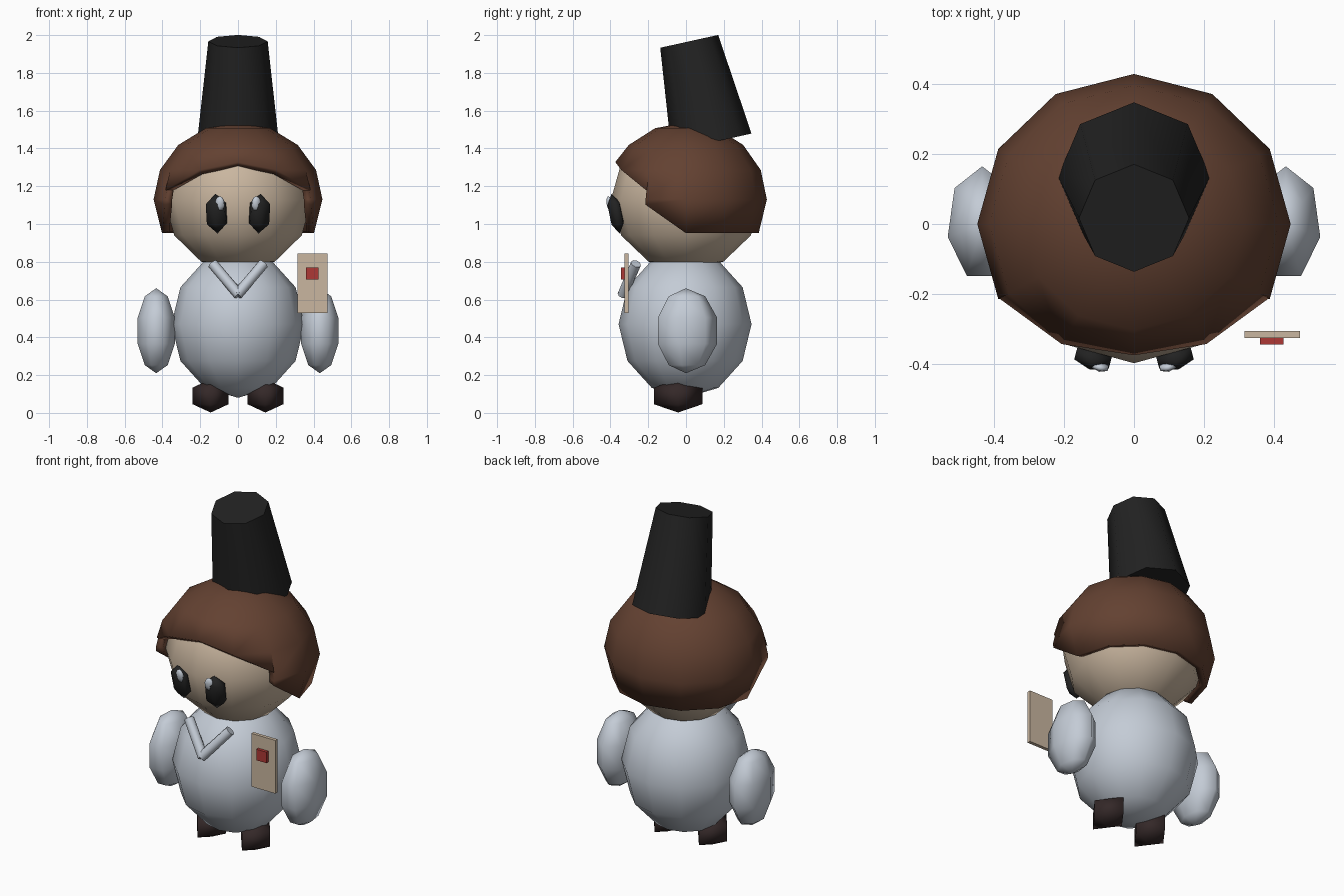
import bpy, bmesh
from math import sin, cos, pi, radians
from mathutils import Vector, Matrix, Euler

old = bpy.data.objects.get("Cube")
if old:
    bpy.data.objects.remove(old, do_unlink=True)


def material(name, rgb, rough=0.8):
    m = bpy.data.materials.new(name)
    m.use_nodes = True
    m.diffuse_color = (*rgb, 1)
    bsdf = m.node_tree.nodes["Principled BSDF"]
    bsdf.inputs["Base Color"].default_value = (*rgb, 1)
    bsdf.inputs["Roughness"].default_value = rough
    return m


CLOTH = material("pale grey", (0.55, 0.60, 0.67))
SKIN = material("skin beige", (0.59, 0.47, 0.35))
HAIR = material("hair brown", (0.125, 0.053, 0.031))
BLACK = material("black", (0.016, 0.016, 0.016))
SHOE = material("dark brown", (0.034, 0.021, 0.021))
RED = material("red", (0.42, 0.04, 0.035))


def finish(name, bm, mat, smooth=180):
    """Turn a bmesh into an object; edges steeper than smooth stay sharp."""
    bmesh.ops.remove_doubles(bm, verts=bm.verts, dist=1e-5)
    bmesh.ops.recalc_face_normals(bm, faces=bm.faces)
    me = bpy.data.meshes.new(name)
    bm.to_mesh(me)
    bm.free()
    me.materials.append(mat)
    if smooth:
        me.shade_smooth()
        if smooth < 180:
            me.set_sharp_from_angle(angle=radians(smooth))
    ob = bpy.data.objects.new(name, me)
    bpy.context.scene.collection.objects.link(ob)
    return ob


def ellipsoid(name, centre, radii, segs, rings, mat, rot=(0, 0, 0)):
    """Low-poly sphere with one meridian pointing to the back."""
    bm = bmesh.new()
    bmesh.ops.create_uvsphere(bm, u_segments=segs, v_segments=rings, radius=1)
    # turn the ring so that a vertex lies on +y
    ring = max(bm.verts, key=lambda v: (round(v.co.xy.length, 4), v.co.y))
    turn = Vector((0, 1)).angle_signed(ring.co.xy)
    bm.transform(Matrix.Rotation(turn, 4, "Z"))
    bm.transform(Matrix.Translation(centre) @ Euler([radians(a) for a in rot]).to_matrix().to_4x4()
                 @ Matrix.Diagonal((*radii, 1)))
    return finish(name, bm, mat)


def rod(name, a, b, r1, r2, segs, mat, smooth=50):
    """Capped cone or cylinder from a to b."""
    a, b = Vector(a), Vector(b)
    bm = bmesh.new()
    bmesh.ops.create_cone(bm, cap_ends=True, segments=segs, radius1=r1, radius2=r2,
                          depth=(b - a).length)
    turn = Vector((0, 0, 1)).rotation_difference(b - a).to_matrix().to_4x4()
    bm.transform(Matrix.Translation((a + b) / 2) @ turn)
    return finish(name, bm, mat, smooth)


def box(name, lo, hi, mat):
    lo, hi = Vector(lo), Vector(hi)
    bm = bmesh.new()
    bmesh.ops.create_cube(bm, size=1)
    bm.transform(Matrix.Translation((lo + hi) / 2) @ Matrix.Diagonal((*(hi - lo), 1)))
    return finish(name, bm, mat, 0)


# Body and head
ellipsoid("body", (0, -0.005, 0.47), (0.352, 0.352, 0.39), 12, 6, CLOTH)
ellipsoid("head", (0, 0, 1.13), (0.39, 0.397, 0.38), 12, 6, SKIN)

# Hair cap: each column of the sphere starts at its own hairline height
RX, RY, RZ, MID = 0.447, 0.428, 0.408, 1.13


def hair_point(angle, elev):
    return (RX * cos(elev) * cos(angle), RY * cos(elev) * sin(angle), MID + RZ * sin(elev))


def hairline(column):
    """Lower elevation in degrees at both ends of a column, counted from the front."""
    return [(29, 22.5), (22.5, 7), (-4, -26)][column] if column < 3 else (-26, -26)


bm = bmesh.new()
for side in (-1, 1):
    for col in range(6):
        angles = [-pi / 2 + side * (col + i) * pi / 6 for i in (0, 1)]
        rows = []
        for e in (-26, 0, 22.5, 45, 67.5, 90):
            rows.append([bm.verts.new(hair_point(a, radians(max(e, lim))))
                         for a, lim in zip(angles, hairline(col))])
        for (p, q), (s, t) in zip(rows, rows[1:]):
            bm.faces.new((p, q, t, s))
bmesh.ops.dissolve_degenerate(bm, dist=1e-5, edges=bm.edges)
hair = finish("hair", bm, HAIR)
shell = hair.modifiers.new("thickness", "SOLIDIFY")
shell.thickness = 0.04
shell.offset = -1

# Tall leaning hat
rod("hat", (0, 0.135, 1.432), (0, 0.017, 1.967), 0.217, 0.157, 8, BLACK)

# Paired parts
for side, word in ((1, "left"), (-1, "right")):
    ellipsoid(word + "_arm", (side * 0.433, 0, 0.435), (0.106, 0.173, 0.225), 7, 5, CLOTH)
    ellipsoid(word + "_shoe", (side * 0.145, -0.042, 0.09), (0.11, 0.148, 0.088), 4, 3, SHOE)
    ellipsoid(word + "_eye", (side * 0.114, -0.372, 1.055), (0.068, 0.04, 0.108), 6, 3,
              BLACK, (12, 0, side * 15))
    ellipsoid(word + "_eye_glint", (side * 0.096, -0.406, 1.108), (0.028, 0.015, 0.04), 6, 5,
              CLOTH, (8, 0, side * 12))
    rod(word + "_collar", (side * -0.005, -0.335, 0.625), (side * 0.135, -0.265, 0.79),
        0.028, 0.028, 8, CLOTH)

# Paper slip with a red seal
box("paper_slip", (0.315, -0.325, 0.53), (0.473, -0.305, 0.845), SKIN)
box("paper_seal", (0.36, -0.343, 0.705), (0.426, -0.325, 0.77), RED)
